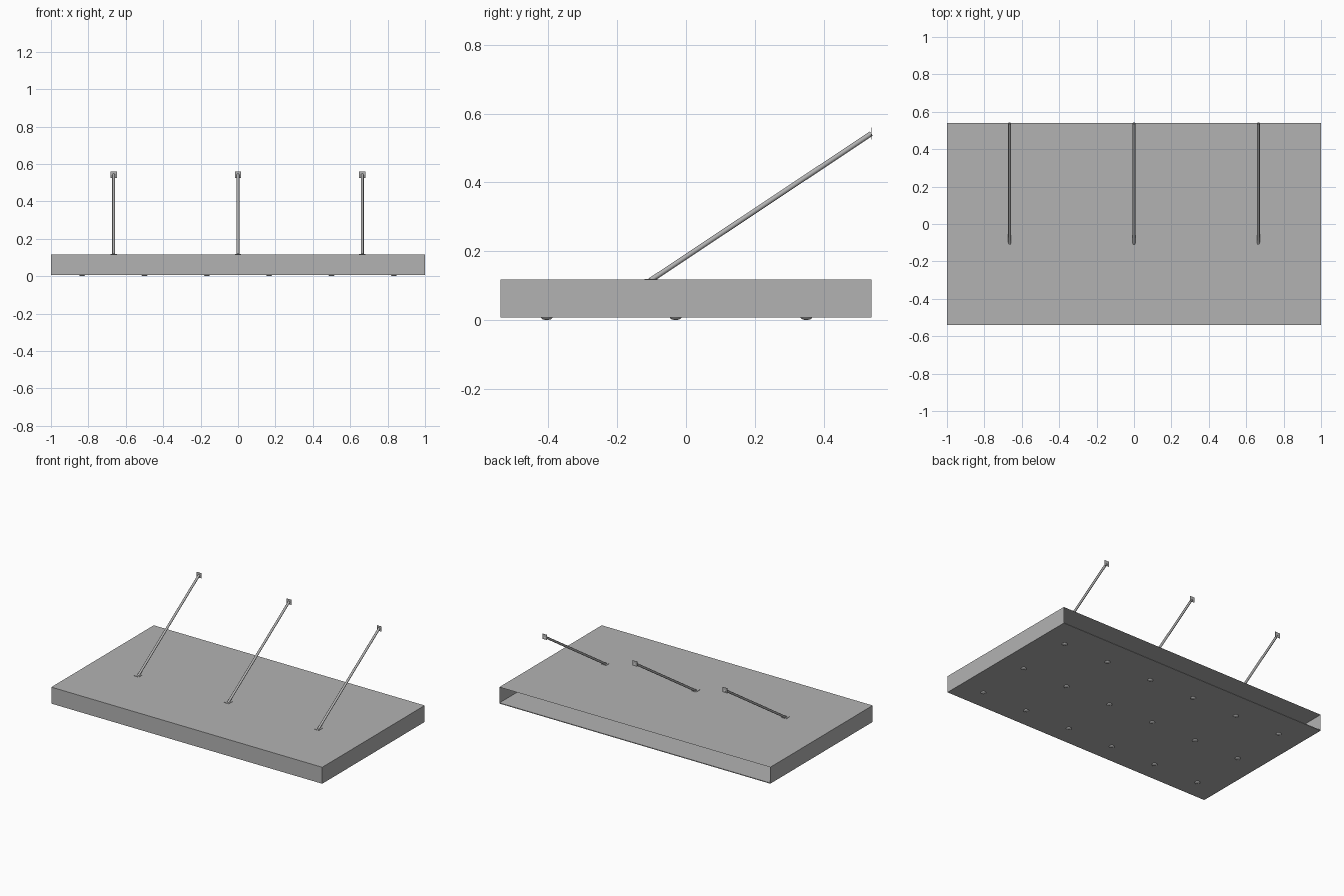
import bpy
import bmesh
from math import cos, sin, pi
from mathutils import Vector

cube = bpy.data.objects.get("Cube")
if cube:
    bpy.data.objects.remove(cube, do_unlink=True)


def material(name, value):
    mat = bpy.data.materials.new(name)
    mat.use_nodes = True
    colour = (value, value, value, 1)
    mat.diffuse_color = colour
    mat.node_tree.nodes["Principled BSDF"].inputs["Base Color"].default_value = colour
    return mat


grey = material("painted grey", 0.45)
lamp = material("lamp grey", 0.5)

HALF_X, HALF_Y = 1.0, 0.54
BOTTOM, TOP = 0.007, 0.117


def finish(name, bm, mat):
    mesh = bpy.data.meshes.new(name)
    bm.to_mesh(mesh)
    bm.free()
    mesh.materials.append(mat)
    obj = bpy.data.objects.new(name, mesh)
    bpy.context.collection.objects.link(obj)
    return obj


def box(name, centre, size, mat=grey):
    bm = bmesh.new()
    bmesh.ops.create_cube(bm, size=1)
    bmesh.ops.scale(bm, vec=size, verts=bm.verts)
    bmesh.ops.translate(bm, vec=centre, verts=bm.verts)
    return finish(name, bm, mat)


def rod(name, start, end, radius):
    start, end = Vector(start), Vector(end)
    axis = end - start
    bm = bmesh.new()
    bmesh.ops.create_cone(bm, cap_ends=True, segments=12, radius1=radius,
                          radius2=radius, depth=axis.length)
    bmesh.ops.rotate(bm, matrix=axis.to_track_quat("Z", "Y").to_matrix(), verts=bm.verts)
    bmesh.ops.translate(bm, vec=(start + end) / 2, verts=bm.verts)
    for face in bm.faces:
        face.smooth = len(face.verts) == 4
    return finish(name, bm, grey)


def dome(name, x, y, radius, height):
    # shallow cap hanging from the soffit
    bm = bmesh.new()
    segments, rings = 16, 4
    loops = []
    for r in range(rings):
        a = r / rings * pi / 2
        loops.append([bm.verts.new((x + radius * cos(a) * cos(2 * pi * s / segments),
                                    y + radius * cos(a) * sin(2 * pi * s / segments),
                                    height * (1 - sin(a)))) for s in range(segments)])
    tip = bm.verts.new((x, y, 0))
    for s in range(segments):
        n = (s + 1) % segments
        for low, high in zip(loops, loops[1:]):
            bm.faces.new((low[s], high[s], high[n], low[n]))
        bm.faces.new((loops[-1][s], tip, loops[-1][n]))
    bmesh.ops.recalc_face_normals(bm, faces=bm.faces)
    for face in bm.faces:
        face.smooth = True
    return finish(name, bm, lamp)


# Canopy shell: roof, front and ends, open along the back
bm = bmesh.new()
bmesh.ops.create_cube(bm, size=1)
bmesh.ops.scale(bm, vec=(2 * HALF_X, 2 * HALF_Y, TOP - BOTTOM), verts=bm.verts)
bmesh.ops.translate(bm, vec=(0, 0, (TOP + BOTTOM) / 2), verts=bm.verts)
openings = [f for f in bm.faces if f.normal.y > 0.9 or f.normal.z < -0.9]
bmesh.ops.delete(bm, geom=openings, context="FACES")
finish("canopy_shell", bm, grey)

# Thin soffit panel closing the underside
box("soffit_panel", (0, 0, BOTTOM + 0.0025),
    (2 * HALF_X - 0.002, 2 * HALF_Y - 0.001, 0.005))

# Suspension rods with wall and roof plates
for side, x in (("right", -0.665), ("middle", 0), ("left", 0.665)):
    rod("tie_rod_" + side, (x, -0.105, TOP - 0.003), (x, HALF_Y - 0.001, 0.542), 0.0075)
    box("wall_plate_" + side, (x, HALF_Y - 0.001, 0.542), (0.034, 0.002, 0.034))
    box("roof_plate_" + side, (x, -0.102, TOP + 0.001), (0.034, 0.038, 0.002))

# Downlights in a regular grid
for row, y in enumerate((-0.405, -0.03, 0.35)):
    for col in range(6):
        dome(f"downlight_{row + 1}_{col + 1}", (col - 2.5) / 3, y, 0.017, BOTTOM)
